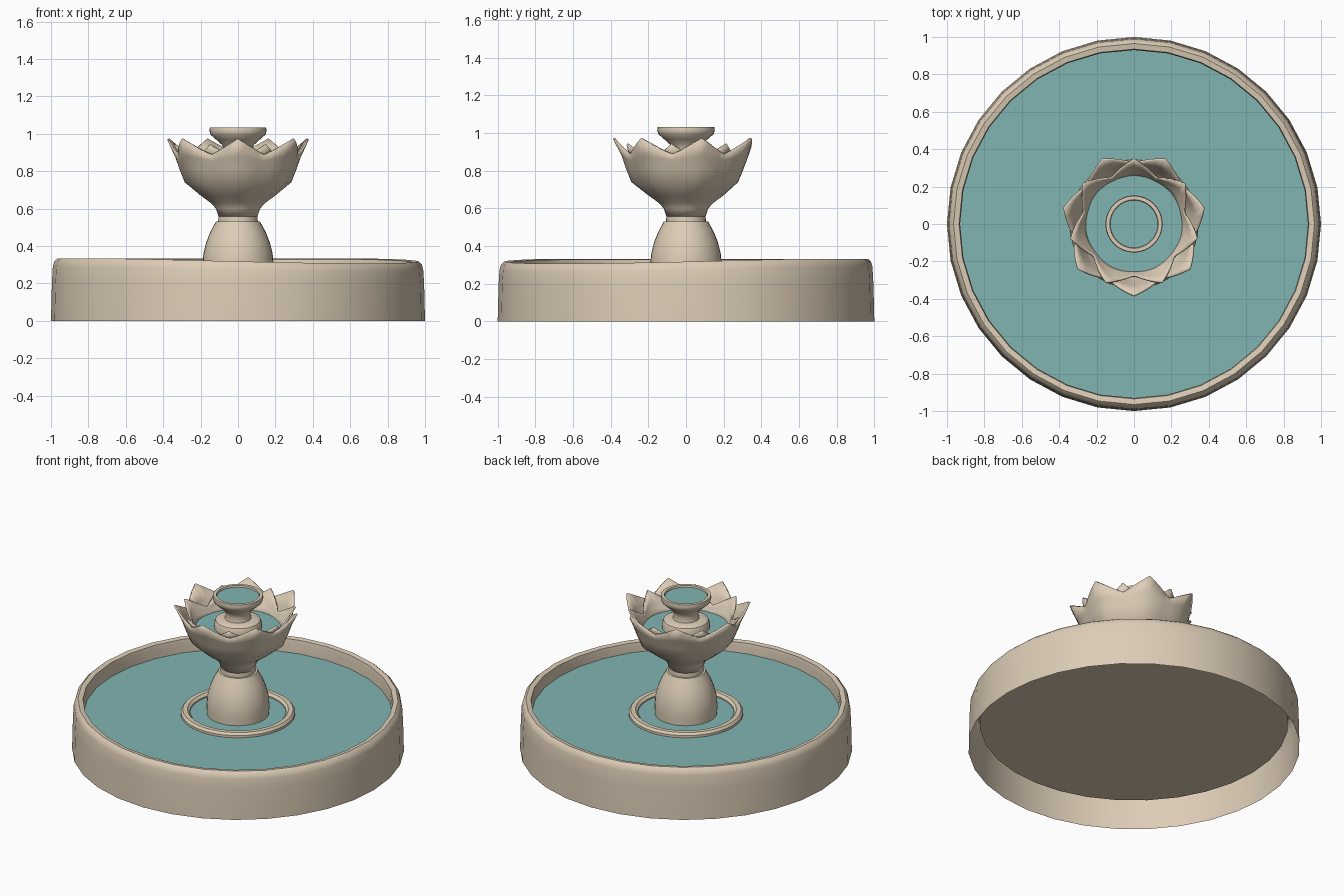
import bpy
import bmesh
from math import sin, cos, pi, radians

cube = bpy.data.objects.get("Cube")
if cube:
    bpy.data.objects.remove(cube, do_unlink=True)


def make_material(name, colour):
    mat = bpy.data.materials.new(name)
    mat.use_nodes = True
    mat.diffuse_color = colour
    bsdf = mat.node_tree.nodes["Principled BSDF"]
    bsdf.inputs["Base Color"].default_value = colour
    bsdf.inputs["Roughness"].default_value = 0.7
    return mat


STONE = make_material("warm stone", (0.72, 0.61, 0.47, 1))
WATER = make_material("teal water", (0.22, 0.46, 0.45, 1))


def revolve(name, profile, sides=32, mat=STONE, thickness=0):
    """Sweep a profile of (radius, height) points, or a function of the
    angle that returns one, around z. Radius 0 closes the shape."""
    bm = bmesh.new()
    columns = []
    for s in range(sides):
        a = 2 * pi * s / sides - pi / 2
        points = profile(a) if callable(profile) else profile
        columns.append([bm.verts.new((r * cos(a), r * sin(a), z)) for r, z in points])
    for s in range(sides):
        c, d = columns[s], columns[(s + 1) % sides]
        for i in range(len(c) - 1):
            bm.faces.new((c[i], d[i], d[i + 1], c[i + 1]))
    bmesh.ops.remove_doubles(bm, verts=bm.verts, dist=1e-5)
    mesh = bpy.data.meshes.new(name)
    bm.to_mesh(mesh)
    bm.free()
    mesh.materials.append(mat)
    obj = bpy.data.objects.new(name, mesh)
    bpy.context.collection.objects.link(obj)
    bpy.ops.object.select_all(action="DESELECT")
    obj.select_set(True)
    bpy.context.view_layer.objects.active = obj
    bpy.ops.object.shade_smooth_by_angle(angle=radians(35))
    if thickness:
        mod = obj.modifiers.new("thickness", "SOLIDIFY")
        mod.thickness = thickness
        mod.offset = -1
    return obj


def water_disc(name, radius, height, sides=32):
    return revolve(name, [(radius, height), (0, height)], sides, WATER)


# Basin: open underneath, with a raised floor and a worn dip in the rim
def basin_profile(a):
    dip = 0.026 * max(0, cos(a + pi / 4)) ** 1.5
    return [(1.0, 0), (0.995, 0.2), (0.99, 0.29 - dip), (0.982, 0.318 - dip),
            (0.965, 0.333 - dip), (0.935, 0.328 - dip), (0.93, 0.3 - dip),
            (0.93, 0.16), (0, 0.16)]


revolve("basin", basin_profile)
water_disc("basin_water", 0.93, 0.24)

# Low ring around the pedestal
revolve("inner_ring", [(0.345, 0.2), (0.345, 0.255), (0.333, 0.27),
                       (0.305, 0.27), (0.29, 0.255), (0.29, 0.2)])
water_disc("ring_water", 0.292, 0.247)

# Pedestal with a neck band
revolve("pedestal", [(0.185, 0.2), (0.19, 0.3), (0.185, 0.36), (0.17, 0.42),
                     (0.148, 0.475), (0.118, 0.53), (0.106, 0.531),
                     (0.103, 0.57), (0, 0.57)])

# Flower bowl: two rings of pointed petals, the inner one half a step round
PETALS = 7


def petal_peak(a, turn):
    """One on a petal's centre line, zero in the gap between petals."""
    step = ((a + pi / 2) * PETALS / (2 * pi) + turn) % 1
    return abs(1 - 2 * step)


def outer_petals(a):
    p = petal_peak(a, 0)
    peak = p ** 1.2
    return [(0.103, 0.555), (0.118, 0.6), (0.145, 0.63), (0.2, 0.67),
            (0.275 + 0.015 * p, 0.74), (0.302 + 0.018 * p, 0.805 + 0.01 * p),
            (0.322 + 0.02 * p, 0.855 + 0.025 * p),
            (0.33 + 0.058 * peak, 0.887 + 0.083 * peak)]


def inner_petals(a):
    p = petal_peak(a, 0.5)
    peak = p ** 1.2
    return [(0.255, 0.79), (0.268 + 0.015 * p, 0.82 + 0.015 * p),
            (0.275 + 0.04 * p, 0.84 + 0.04 * p),
            (0.28 + 0.07 * peak, 0.855 + 0.085 * peak)]


revolve("flower_bowl", outer_petals, PETALS * 8, thickness=0.012)
revolve("inner_petals", inner_petals, PETALS * 8, thickness=0.01)
water_disc("bowl_water", 0.285, 0.815)

# Collar, stem and small top cup
revolve("top_cup", [(0.14, 0.78), (0.145, 0.845), (0.135, 0.868), (0.115, 0.878),
                    (0.08, 0.88), (0.073, 0.91), (0.085, 0.94), (0.115, 0.967),
                    (0.147, 0.995), (0.153, 1.015), (0.15, 1.033),
                    (0.13, 1.033), (0.125, 1.01)])
water_disc("cup_water", 0.127, 1.022)
